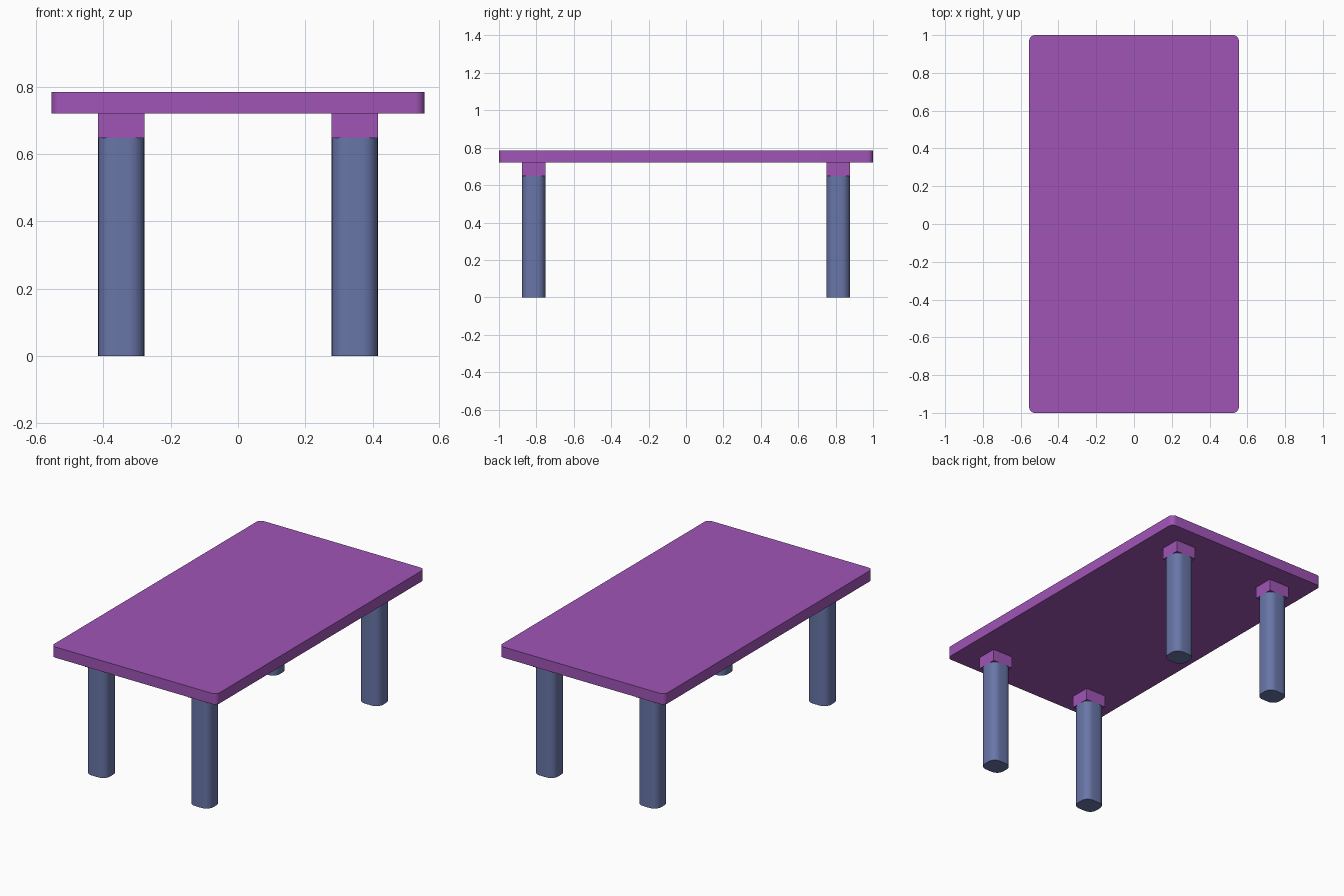
import bpy, bmesh, math

if "Cube" in bpy.data.objects:
    bpy.data.objects.remove(bpy.data.objects["Cube"])


def material(name, rgb):
    m = bpy.data.materials.new(name)
    m.diffuse_color = (*rgb, 1)
    m.use_nodes = True
    m.node_tree.nodes["Principled BSDF"].inputs["Base Color"].default_value = m.diffuse_color
    return m


purple = material("purple", (0.35, 0.09, 0.47))
slate = material("slate blue", (0.14, 0.18, 0.39))


def rounded_box(name, x, y, z0, z1, w, d, mat, radius=0, segments=8):
    """Upright box whose vertical edges are optionally rounded."""
    bm = bmesh.new()
    bmesh.ops.create_cube(bm, size=1)
    for v in bm.verts:
        v.co.x *= w
        v.co.y *= d
        v.co.z = z0 if v.co.z < 0 else z1
    if radius:
        upright = [e for e in bm.edges
                   if abs(e.verts[0].co.z - e.verts[1].co.z) > 1e-4]
        bmesh.ops.bevel(bm, geom=upright, offset=radius, segments=segments,
                        profile=0.5, affect='EDGES')
    mesh = bpy.data.meshes.new(name)
    bm.to_mesh(mesh)
    bm.free()
    mesh.materials.append(mat)
    ob = bpy.data.objects.new(name, mesh)
    ob.location = (x, y, 0)
    bpy.context.collection.objects.link(ob)
    if radius:
        bpy.ops.object.select_all(action='DESELECT')
        ob.select_set(True)
        bpy.context.view_layer.objects.active = ob
        bpy.ops.object.shade_smooth_by_angle(angle=math.radians(35))
    return ob


# Table top with rounded corners
rounded_box("table_top", 0, 0, 0.72, 0.785, 1.11, 2.0, purple, 0.03)

# Four rounded legs, each under a square mounting block
for side, sx in (("left", -1), ("right", 1)):
    for end, sy in (("front", -1), ("back", 1)):
        x, y = sx * 0.347, sy * 0.814
        rounded_box(f"{end}_{side}_block", x, y, 0.648, 0.72,
                    0.137, 0.124, purple)
        rounded_box(f"{end}_{side}_leg", x, y, 0, 0.648,
                    0.137, 0.124, slate, 0.046)
